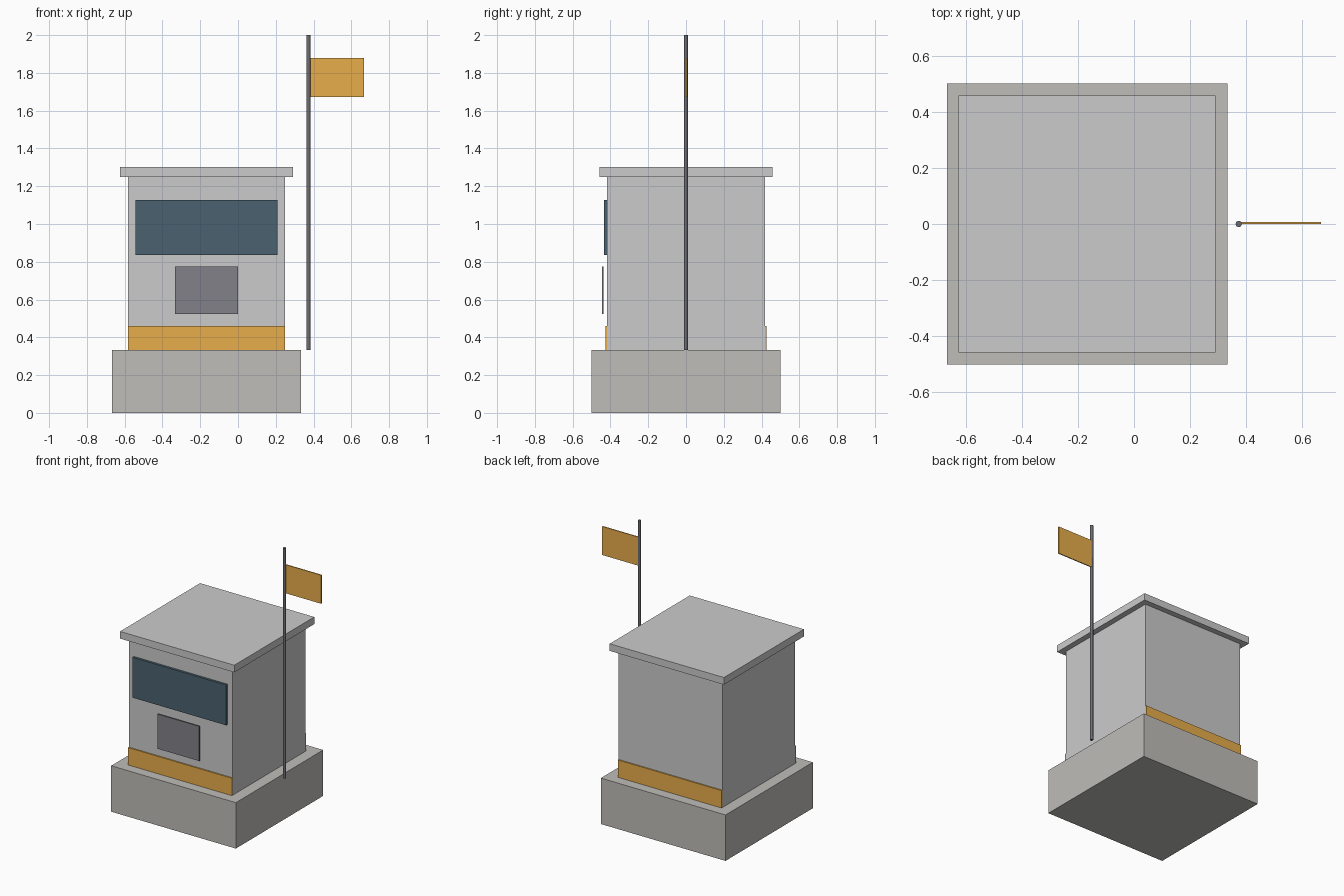
import bpy

if "Cube" in bpy.data.objects:
    bpy.data.objects.remove(bpy.data.objects["Cube"])

CX = -0.167  # booth centre, left of the flagpole


def material(name, rgb):
    m = bpy.data.materials.new(name)
    m.diffuse_color = (*rgb, 1)
    m.use_nodes = True
    m.node_tree.nodes["Principled BSDF"].inputs["Base Color"].default_value = m.diffuse_color
    return m


concrete = material("concrete", (0.52, 0.51, 0.48))
amber = material("amber", (0.80, 0.42, 0.07))
glass = material("glass", (0.07, 0.12, 0.16))
steel = material("steel", (0.15, 0.15, 0.17))
panel_grey = material("panel_grey", (0.22, 0.22, 0.25))


def box(name, x, y, z, mat=None):
    """Box from (min, max) ranges on each axis."""
    bpy.ops.mesh.primitive_cube_add(
        size=1, location=[(a + b) / 2 for a, b in (x, y, z)])
    o = bpy.context.object
    o.name = name
    o.scale = [b - a for a, b in (x, y, z)]
    bpy.ops.object.transform_apply(location=False, rotation=False, scale=True)
    if mat:
        o.data.materials.append(mat)
    return o


def around(half):
    return (CX - half, CX + half)


# Plinth, booth walls and overhanging roof slab
box("plinth", around(0.5), (-0.5, 0.5), (0, 0.333), concrete)
box("booth_walls", around(0.4165), (-0.417, 0.417), (0.333, 1.25))
box("roof_slab", around(0.458), (-0.458, 0.458), (1.25, 1.302))

# Coloured band standing proud of the front and back walls
box("base_band", around(0.416), (-0.426, 0.426), (0.333, 0.459), amber)

# Window and the service panel below it
box("front_window", around(0.376), (-0.434, -0.416), (0.835, 1.127), glass)
box("service_panel", around(0.167), (-0.444, -0.436), (0.524, 0.775), panel_grey)

# Flagpole and flag
bpy.ops.mesh.primitive_cylinder_add(
    vertices=8, radius=0.0115, depth=1.667, location=(0.373, 0, 1.1665))
pole = bpy.context.object
pole.name = "flagpole"
pole.data.materials.append(steel)
bpy.ops.object.shade_smooth_by_angle(angle=0.9)
box("flag", (0.38, 0.667), (0.0, 0.008), (1.673, 1.88), amber)
